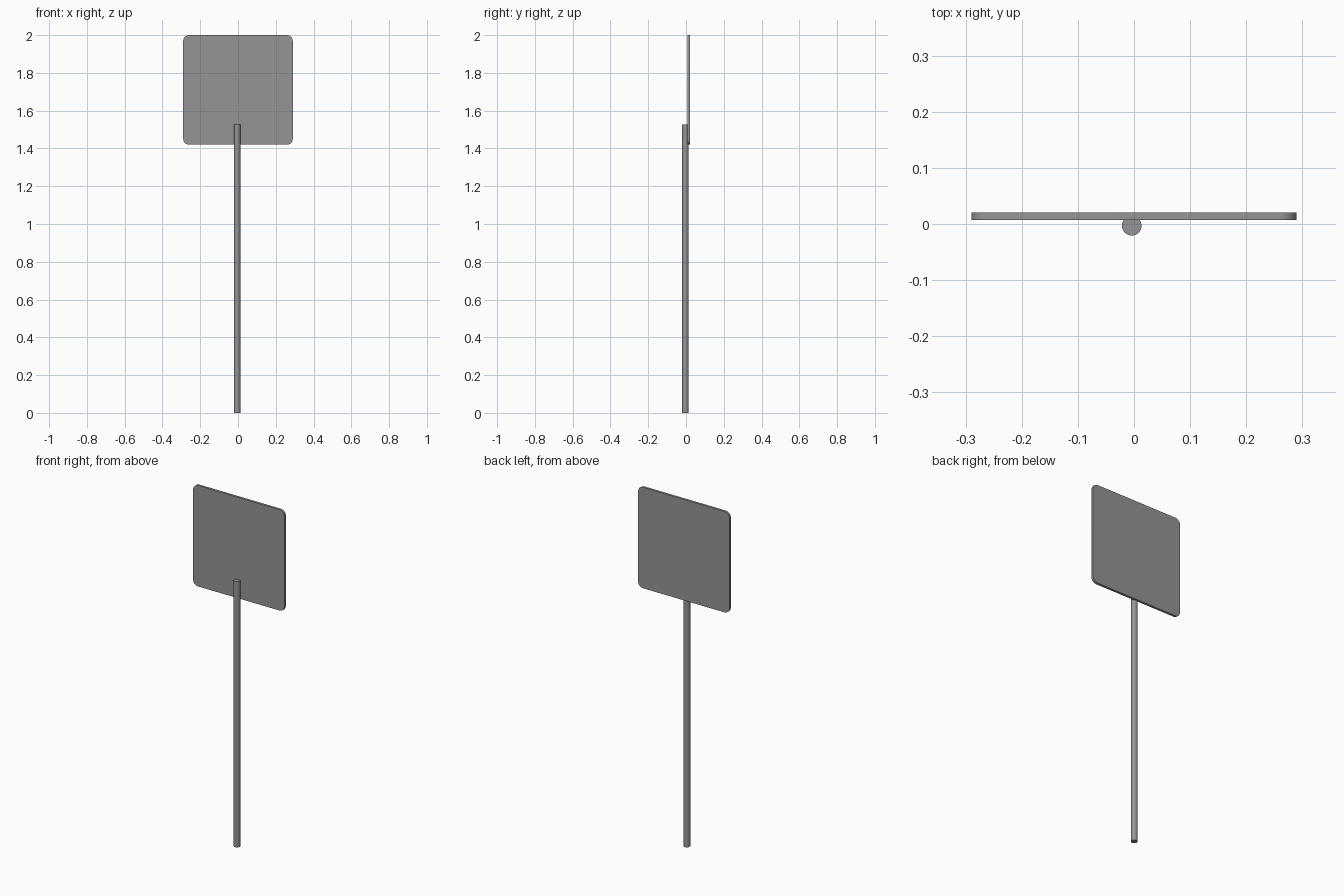
import bpy
import bmesh
from math import cos, sin, pi

cube = bpy.data.objects.get("Cube")
if cube:
    bpy.data.objects.remove(cube, do_unlink=True)

grey = bpy.data.materials.new("plain grey")
grey.use_nodes = True
colour = (0.3, 0.3, 0.3, 1)
grey.diffuse_color = colour
grey.node_tree.nodes["Principled BSDF"].inputs["Base Color"].default_value = colour


def finish(obj, name):
    obj.name = obj.data.name = name
    obj.data.materials.append(grey)
    bpy.ops.object.select_all(action="DESELECT")
    obj.select_set(True)
    bpy.context.view_layer.objects.active = obj
    bpy.ops.object.shade_smooth_by_angle(angle=pi / 6)


# Round pole
HEIGHT, RADIUS = 1.527, 0.0175
bpy.ops.mesh.primitive_cylinder_add(vertices=32, radius=RADIUS, depth=HEIGHT,
                                    location=(-0.004, -0.003, HEIGHT / 2))
finish(bpy.context.object, "pole")

# Square sign panel with rounded corners, extruded from front to back
HALF, CORNER, STEPS = 0.29, 0.03, 6
FRONT, BACK = 0.007, 0.0205
bm = bmesh.new()
outline = []
for quarter, (sx, sz) in enumerate([(1, 1), (-1, 1), (-1, -1), (1, -1)]):
    for i in range(STEPS + 1):
        a = (quarter + i / STEPS) * pi / 2
        outline.append(bm.verts.new((sx * (HALF - CORNER) + CORNER * cos(a), FRONT,
                                     sz * (HALF - CORNER) + CORNER * sin(a))))
face = bm.faces.new(outline)
extruded = bmesh.ops.extrude_face_region(bm, geom=[face], use_keep_orig=True)
back = [v for v in extruded["geom"] if isinstance(v, bmesh.types.BMVert)]
bmesh.ops.translate(bm, verts=back, vec=(0, BACK - FRONT, 0))
bmesh.ops.recalc_face_normals(bm, faces=bm.faces)
mesh = bpy.data.meshes.new("sign_panel")
bm.to_mesh(mesh)
bm.free()
panel = bpy.data.objects.new("sign_panel", mesh)
panel.location.z = 2 - HALF
bpy.context.collection.objects.link(panel)
finish(panel, "sign_panel")
